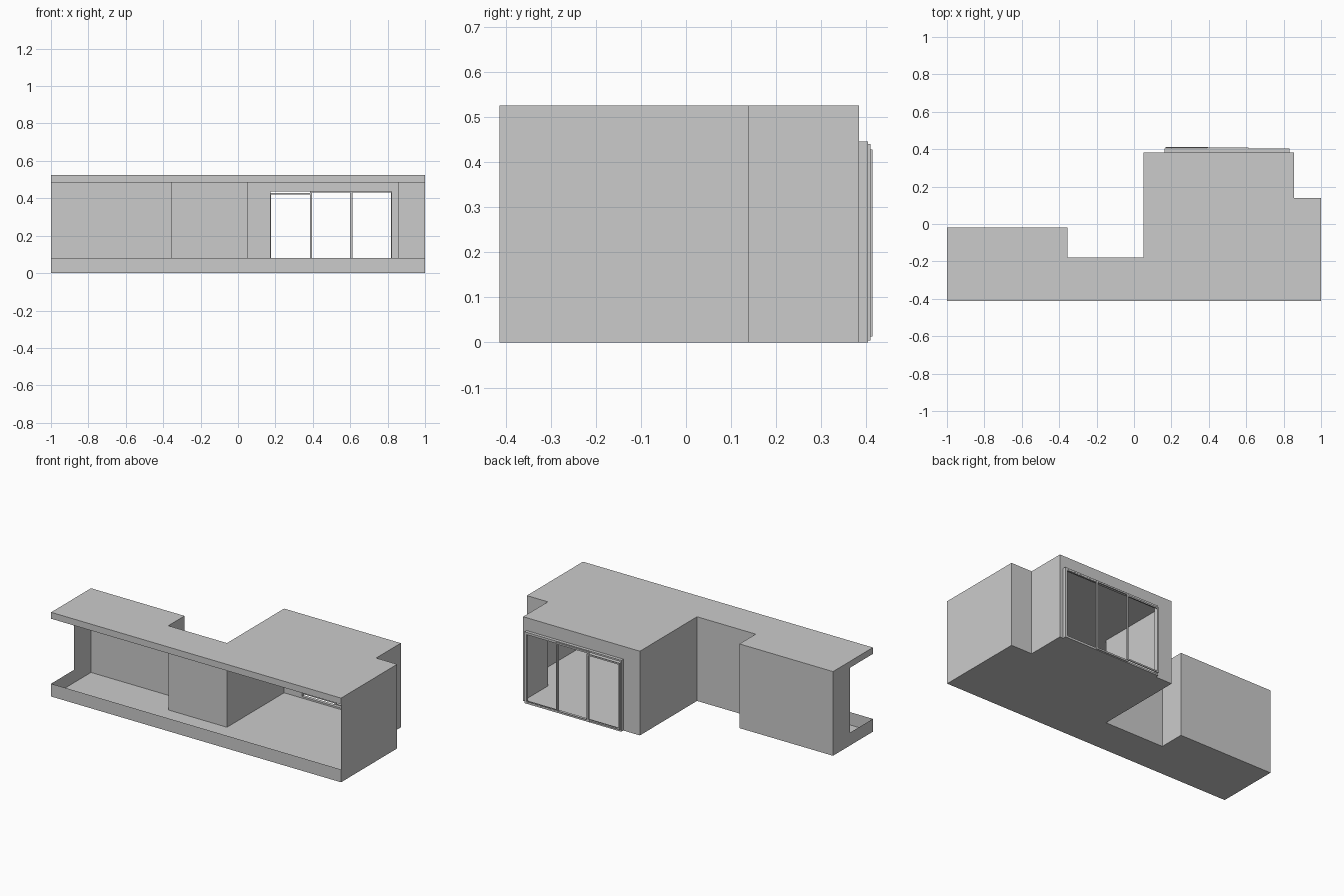
import bpy, bmesh

if "Cube" in bpy.data.objects:
    bpy.data.objects.remove(bpy.data.objects["Cube"])

# Shared levels
H, PARAPET, FASCIA = 0.525, 0.08, 0.485
FRONT = -0.413
# Plan outline, counter-clockwise from the front left corner
PLAN = [(-1, FRONT), (1, FRONT), (1, 0.14), (0.855, 0.14), (0.855, 0.383),
        (0.05, 0.383), (0.05, -0.18), (-0.355, -0.18), (-0.355, -0.02), (-1, -0.02)]
SIDE = (-1, -0.19)          # where the left side becomes open
W0, W1, WZ0, WZ1 = 0.17, 0.825, 0.008, 0.437   # window opening


def make(name, faces):
    bm = bmesh.new()
    for f in faces:
        bm.faces.new([bm.verts.new(p) for p in f])
    bmesh.ops.remove_doubles(bm, verts=bm.verts, dist=1e-5)
    me = bpy.data.meshes.new(name)
    bm.to_mesh(me)
    bm.free()
    ob = bpy.data.objects.new(name, me)
    bpy.context.collection.objects.link(ob)
    return ob


def wall(p, q, z0=0.0, z1=H):
    return [(*p, z0), (*q, z0), (*q, z1), (*p, z1)]


def frame(name, x0, x1, y0, y1, z0, z1, t):
    """Rectangular frame: outer and inner rings bridged front and back."""
    def ring(y, d):
        return [(x0 + d, y, z0 + d), (x1 - d, y, z0 + d),
                (x1 - d, y, z1 - d), (x0 + d, y, z1 - d)]
    rings = [ring(y0, 0), ring(y1, 0), ring(y1, t), ring(y0, t)]
    faces = []
    for k in range(4):
        a, b = rings[k], rings[(k + 1) % 4]
        for i in range(4):
            j = (i + 1) % 4
            faces.append([a[i], b[i], b[j], a[j]])
    ob = make(name, faces)
    bm = bmesh.new()
    bm.from_mesh(ob.data)
    bmesh.ops.recalc_face_normals(bm, faces=bm.faces)
    bm.to_mesh(ob.data)
    bm.free()
    return ob


# Floor and roof sheets
make("floor", [[(x, y, 0) for x, y in reversed(PLAN)]])
make("roof", [[(x, y, H) for x, y in PLAN]])

# Solid walls (front, window wall and open left side are handled below)
make("walls", [wall(PLAN[i], PLAN[i + 1]) for i in (1, 2, 3, 5, 6, 7, 8)]
     + [wall(PLAN[9], SIDE)])

# Window wall around its opening
Y = 0.383
make("window_wall", [
    wall((0.855, Y), (W1, Y)), wall((W0, Y), (0.05, Y)),
    wall((W1, Y), (W0, Y), 0, WZ0), wall((W1, Y), (W0, Y), WZ1, H)])

# Low parapet and roof fascia along the open front and left side
for name, a, b in (("parapet", 0, PARAPET), ("fascia", FASCIA, H)):
    make(name, [wall(PLAN[0], PLAN[1], a, b), wall(SIDE, PLAN[0], a, b)])

# Outer window frame and three staggered sliding panels
frame("window_frame", 0.164, 0.832, Y, 0.403, 0, 0.445, 0.010)
frame("panel_outer", 0.168, 0.396, 0.407, 0.413, 0.013, 0.428, 0.009)
frame("panel_middle", 0.384, 0.612, 0.403, 0.409, 0.004, 0.440, 0.010)
frame("panel_inner", 0.600, 0.828, 0.396, 0.402, 0.004, 0.440, 0.010)
